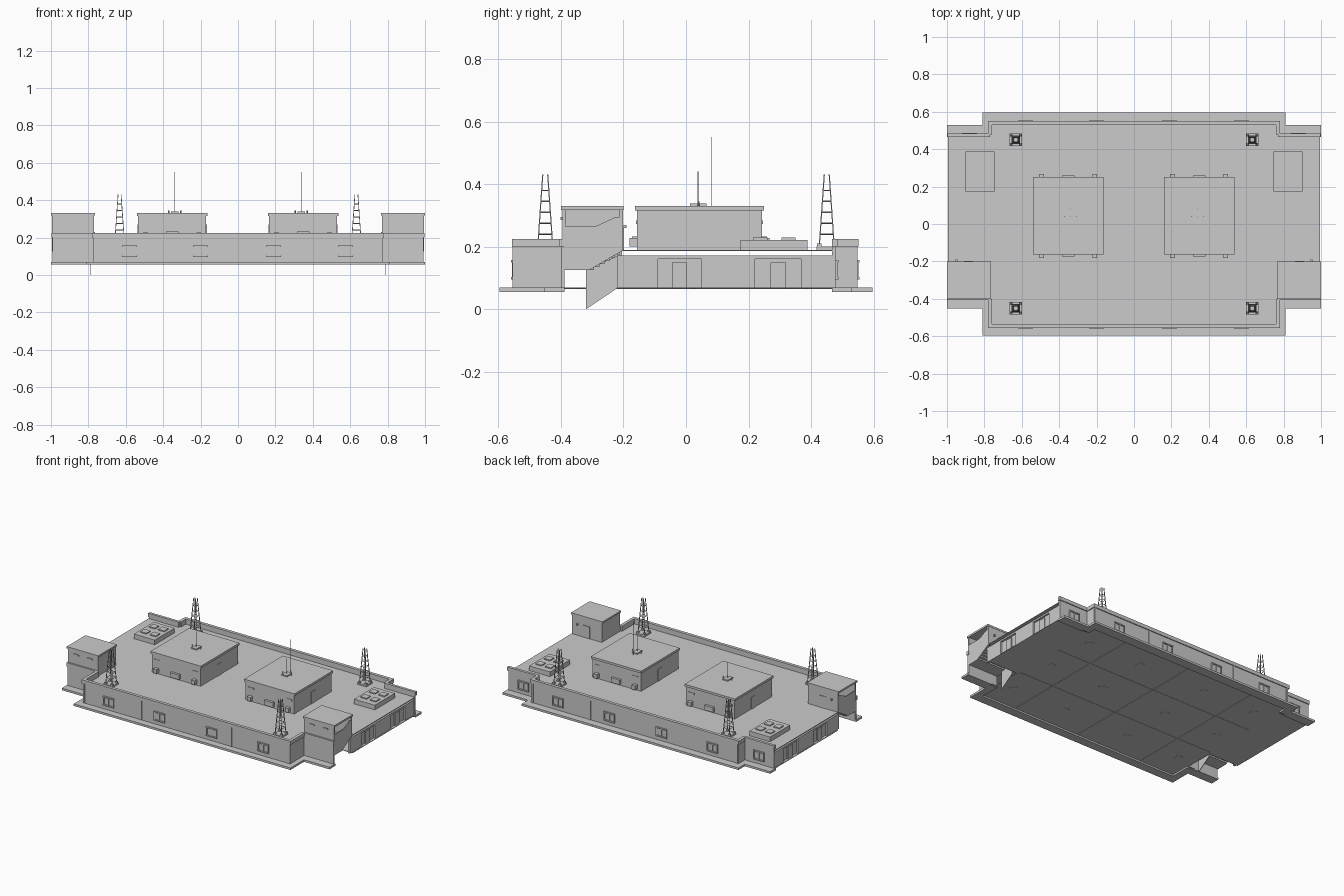
import bpy, bmesh, math
from mathutils import Vector

if "Cube" in bpy.data.objects:
    bpy.data.objects.remove(bpy.data.objects["Cube"])


def mesh_object(name, verts, faces):
    me = bpy.data.meshes.new(name)
    me.from_pydata(verts, [], faces)
    bm = bmesh.new()
    bm.from_mesh(me)
    bmesh.ops.recalc_face_normals(bm, faces=bm.faces)
    bm.to_mesh(me)
    bm.free()
    ob = bpy.data.objects.new(name, me)
    bpy.context.collection.objects.link(ob)
    return ob


def prism(name, pts, axis, a, b):
    """Extrude a 2D outline along axis ('x': points are y,z / 'z': points are x,y)."""
    n = len(pts)
    put = (lambda p, t: (t, p[0], p[1])) if axis == 'x' else (lambda p, t: (p[0], p[1], t))
    verts = [put(p, a) for p in pts] + [put(p, b) for p in pts]
    faces = [list(range(n)), list(range(n, 2 * n))]
    faces += [(i, (i + 1) % n, n + (i + 1) % n, n + i) for i in range(n)]
    return mesh_object(name, verts, faces)


def box(name, x0, x1, y0, y1, z0, z1):
    return prism(name, [(x0, y0), (x1, y0), (x1, y1), (x0, y1)], 'z', z0, z1)


def pair(name, x0, x1, y0, y1, z0, z1):
    """Box on the right side plus its mirror on the left."""
    box(name + "_right", x0, x1, y0, y1, z0, z1)
    box(name + "_left", -x1, -x0, y0, y1, z0, z1)


def bar(name, p, q, r, sides=4):
    p, q = Vector(p), Vector(q)
    bpy.ops.mesh.primitive_cylinder_add(vertices=sides, radius=r, depth=(q - p).length,
                                        location=(p + q) / 2)
    ob = bpy.context.object
    ob.name = name
    ob.rotation_mode = 'QUATERNION'
    ob.rotation_quaternion = (q - p).to_track_quat('Z', 'Y')


def window(name, cx, y, out, w=0.08, z0=0.095, z1=0.157):
    """Framed two-pane window on a wall facing out (-1 front, +1 back)."""
    def slab(part, x0, x1, a, b, d):
        ys = sorted((y - out * 0.002, y + out * d))
        box(name + part, cx + x0, cx + x1, ys[0], ys[1], a, b)
    h, t = w / 2, 0.008
    slab("_sill", -h, h, z0, z0 + t, 0.009)
    slab("_head", -h, h, z1 - t, z1, 0.009)
    for x in (-h, -t / 2, h - t):
        slab("_mullion", x, x + t, z0 + t, z1 - t, 0.007)
    slab("_glass", -h + t, h - t, z0 + t, z1 - t, 0.002)


# floor and roof slabs, with the stair tower corners left open
right = [(0.77, -0.545), (0.77, -0.2), (0.995, -0.2), (0.995, 0.475), (0.77, 0.475), (0.77, 0.545)]
outline = right + [(-x, y) for x, y in reversed(right)]
prism("floor_slab", outline, 'z', 0.066, 0.07)
prism("roof_slab", outline, 'z', 0.186, 0.19)

# floor panel seams and round caps underneath
for x in (-0.5, 0, 0.5):
    box("floor_seam", x - 0.003, x + 0.003, -0.53, 0.53, 0.0645, 0.066)
for y in (-0.18, 0.18):
    box("floor_seam", -0.76, 0.76, y - 0.003, y + 0.003, 0.0645, 0.066)
for x in (-0.66, -0.25, 0.25, 0.66):
    for y in (-0.36, 0, 0.36):
        bar("floor_cap", (x, y, 0.0645), (x, y, 0.067), 0.03, 12)

# outer walls, parapet caps and footing strips; s = -1 front, +1 back
for s, face, jog in ((-1, -0.55, -0.4), (1, 0.545, 0.478)):
    def span(a, b):
        return sorted((a, b))
    tag = "front" if s < 0 else "back"
    box(tag + "_wall", -0.775, 0.775, *span(face, face - s * 0.015), 0.06, 0.222)
    box(tag + "_wall_cap", -0.78, 0.78, *span(face + s * 0.006, face - s * 0.015), 0.2, 0.225)
    pair(tag + "_return_wall", 0.76, 0.775, *span(face, jog), 0.06, 0.222)
    pair(tag + "_return_cap", 0.76, 0.781, *span(face, jog), 0.2, 0.225)
    pair(tag + "_corner_wall", 0.77, 0.993, *span(jog, jog - s * 0.012), 0.06, 0.222)
    pair(tag + "_corner_cap", 0.77, 0.998, *span(jog + s * 0.006, jog - s * 0.012), 0.2, 0.225)
    edge = s * 0.597
    jedge = jog + s * 0.052
    box(tag + "_footing", -0.81, 0.81, *span(edge, face - s * 0.015), 0.055, 0.069)
    pair(tag + "_return_footing", 0.76, 0.81, *span(face - s * 0.015, jog), 0.055, 0.069)
    pair(tag + "_corner_footing", 0.81, 1.0, *span(jedge, jog - s * 0.012), 0.055, 0.069)
    for x in (-0.58, -0.2, 0.19, 0.575):
        window(tag + "_window", x, face, s)
    # thin pilasters by the wall corners
    for x in (-0.765, -0.34, 0.335, 0.765):
        box(tag + "_pilaster", x - 0.006, x + 0.006, *span(face, face + s * 0.004), 0.07, 0.2)
for x in (-0.88, 0.88):
    window("corner_window", x, 0.478, 1)

# end walls with recessed door bays
for a, b in ((-0.22, -0.09), (0.05, 0.22), (0.37, 0.466)):
    pair("end_wall_pier", 0.975, 0.99, a, b, 0.07, 0.172)
for a, b, c, d in ((-0.09, 0.05, -0.045, 0.003), (0.22, 0.37, 0.27, 0.32)):
    pair("end_bay_header", 0.975, 0.99, a, b, 0.16, 0.172)
    pair("end_bay_panel", 0.97, 0.978, a, b, 0.07, 0.16)
    pair("end_bay_door", 0.976, 0.985, c, d, 0.07, 0.15)

# stair towers: shell, railing wall, stairs and descending side wall
pair("stair_tower_front_wall", 0.77, 0.995, -0.395, -0.385, 0.2, 0.325)
pair("stair_tower_inner_wall", 0.77, 0.78, -0.39, -0.205, 0.125, 0.325)
pair("stair_tower_back_wall", 0.77, 0.995, -0.212, -0.202, 0.186, 0.325)
pair("stair_tower_roof", 0.765, 1.0, -0.4, -0.2, 0.318, 0.33)
pair("stair_tower_door", 0.86, 0.91, -0.203, -0.198, 0.19, 0.27)
pair("stair_tower_lamp", 0.945, 0.955, -0.203, -0.19, 0.26, 0.27)
for x in (0.83, 0.93):
    pair("stair_tower_vent", x - 0.018, x + 0.018, -0.401, -0.394, 0.285, 0.295)
rail = [(-0.39, 0.125), (-0.31, 0.125), (-0.205, 0.186), (-0.205, 0.295),
        (-0.225, 0.295), (-0.29, 0.265), (-0.39, 0.265)]
lower = [(-0.32, 0.0), (-0.22, 0.067), (-0.22, 0.17), (-0.32, 0.125)]
for s in (-1, 1):
    prism("stair_rail_wall", rail, 'x', s * 0.989, s * 0.995)
    prism("stair_lower_wall", lower, 'x', s * 0.785, s * 0.789)
pair("stair_landing", 0.78, 0.99, -0.385, -0.31, 0.125, 0.13)
for i in range(6):
    y = -0.31 + i * 0.0165
    pair("stair_step", 0.78, 0.99, y, y + 0.0165, 0.125 + i * 0.01, 0.136 + i * 0.01)

# skylight platforms on the roof
pair("skylight_platform", 0.745, 0.9, 0.175, 0.388, 0.19, 0.222)
for y in (0.215, 0.305):
    for x in (0.765, 0.835):
        pair("skylight_hatch", x, x + 0.045, y, y + 0.045, 0.222, 0.229)

# roof houses with vents, doors and antennas
for c in (-0.352, 0.348):
    box("roof_house", c - 0.182, c + 0.182, -0.157, 0.243, 0.19, 0.32)
    box("roof_house_cap", c - 0.188, c + 0.188, -0.163, 0.25, 0.315, 0.33)
    for s in (-1, 1):
        box("roof_house_side_door", *sorted((c + s * 0.18, c + s * 0.185)), 0.022, 0.067, 0.19, 0.27)
        wall = -0.157 if s < 0 else 0.243
        for x in (-0.142, 0.142):
            box("cooling_unit", c + x - 0.013, c + x + 0.013,
                *sorted((wall, wall + s * 0.024)), 0.2, 0.228)
            box("wall_vent", c + x - 0.022, c + x + 0.022,
                *sorted((wall, wall + s * 0.003)), 0.272, 0.284)
        box("equipment_box", c - 0.033, c + 0.033, *sorted((wall, wall + s * 0.016)), 0.2, 0.232)
    a = math.copysign(0.338, c)
    box("antenna_base", a - 0.02, a + 0.02, 0.012, 0.065, 0.33, 0.338)
    for x in (-0.032, 0.032):
        bar("antenna_stub", (a + x, 0.04, 0.33), (a + x, 0.04, 0.345), 0.003)
    bar("short_antenna", (a, 0.038, 0.33), (a, 0.038, 0.44), 0.0018, 6)
    bar("tall_antenna", (a, 0.082, 0.33), (a, 0.082, 0.55), 0.0012, 6)

# four lattice masts
for cx in (-0.633, 0.633):
    for cy in (-0.45, 0.45):
        box("mast_pad", cx - 0.033, cx + 0.033, cy - 0.033, cy + 0.033, 0.19, 0.2)

        def corner(i, z):
            r = 0.024 - 0.016 * (z - 0.2) / 0.23
            dx, dy = ((-1, -1), (1, -1), (1, 1), (-1, 1))[i % 4]
            return (cx + dx * r, cy + dy * r, z)
        for i in range(4):
            bar("mast_leg", corner(i, 0.195), corner(i, 0.43), 0.0026)
            x, y, z = corner(i, 0.2)
            box("mast_foot", x - 0.007, x + 0.007, y - 0.007, y + 0.007, 0.2, 0.21)
            for z in (0.24, 0.275, 0.31, 0.345, 0.38):
                bar("mast_rung", corner(i, z), corner(i + 1, z), 0.002)
